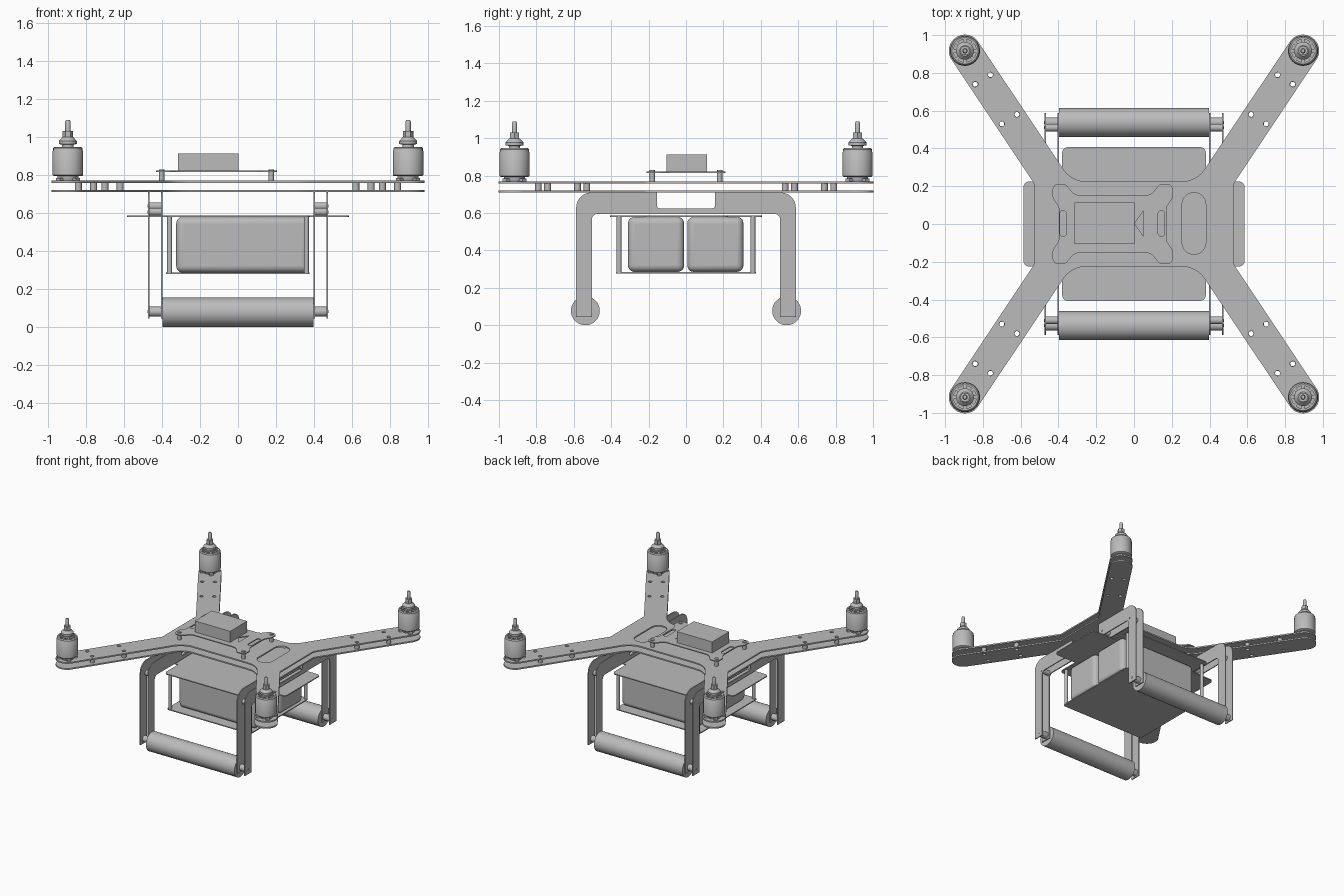
import bpy, bmesh, math
from mathutils import Vector, Matrix

if "Cube" in bpy.data.objects:
    bpy.data.objects.remove(bpy.data.objects["Cube"], do_unlink=True)

grey = bpy.data.materials.new("plain_grey")
grey.use_nodes = True
grey.diffuse_color = (0.5, 0.5, 0.5, 1)
grey.node_tree.nodes["Principled BSDF"].inputs["Base Color"].default_value = (0.5, 0.5, 0.5, 1)

# axis-swapping matrix: drawing plane (x, y) becomes (y, z), extrusion becomes x
SIDEWAYS = Matrix(((0, 0, 1, 0), (1, 0, 0, 0), (0, 1, 0, 0), (0, 0, 0, 1)))


def finish(ob, angle=35):
    ob.data.materials.clear()
    ob.data.materials.append(grey)
    bpy.ops.object.select_all(action="DESELECT")
    ob.select_set(True)
    bpy.context.view_layer.objects.active = ob
    bpy.ops.object.shade_smooth_by_angle(angle=math.radians(angle))
    return ob


def from_bmesh(name, bm):
    bmesh.ops.remove_doubles(bm, verts=bm.verts, dist=1e-5)
    bmesh.ops.recalc_face_normals(bm, faces=bm.faces)
    mesh = bpy.data.meshes.new(name)
    bm.to_mesh(mesh)
    bm.free()
    ob = bpy.data.objects.new(name, mesh)
    bpy.context.collection.objects.link(ob)
    return ob


def rounded(corners, steps=8):
    """Outline from (x, y, radius) corners, each replaced by an arc."""
    out = []
    for i, (x, y, r) in enumerate(corners):
        p = Vector((x, y))
        if r == 0:
            out.append(p)
            continue
        d1 = (Vector(corners[i - 1][:2]) - p).normalized()
        d2 = (Vector(corners[(i + 1) % len(corners)][:2]) - p).normalized()
        half = d1.angle(d2) / 2
        t = r / math.tan(half)
        c = p + (d1 + d2).normalized() * (r / math.sin(half))
        a, b = p + d1 * t - c, p + d2 * t - c
        out += [c + a.lerp(b, k / steps).normalized() * r for k in range(steps + 1)]
    return out


def rect(x0, x1, y0, y1, r):
    return rounded([(x0, y0, r), (x1, y0, r), (x1, y1, r), (x0, y1, r)])


def circle(x, y, r, n=16):
    return [Vector((x + r * math.cos(k * math.tau / n), y + r * math.sin(k * math.tau / n)))
            for k in range(n)]


def four_way(quad):
    """Mirror the corners of one quadrant into all four."""
    out = []
    for sx, sy in ((1, 1), (-1, 1), (-1, -1), (1, -1)):
        part = [(x * sx, y * sy, r) for x, y, r in quad]
        out += part if sx * sy > 0 else part[::-1]
    return out


def plate(name, outline, low, high, holes=(), matrix=Matrix()):
    """Flat sheet with holes, from a filled and extruded curve."""
    cu = bpy.data.curves.new(name, "CURVE")
    cu.dimensions, cu.fill_mode, cu.extrude = "2D", "BOTH", (high - low) / 2
    for loop in [outline, *holes]:
        s = cu.splines.new("POLY")
        s.points.add(len(loop) - 1)
        for pt, v in zip(s.points, loop):
            pt.co = (v.x, v.y, 0, 1)
        s.use_cyclic_u = True
    tmp = bpy.data.objects.new(name + "_curve", cu)
    bpy.context.collection.objects.link(tmp)
    bpy.context.view_layer.update()
    flat = tmp.evaluated_get(bpy.context.evaluated_depsgraph_get()).to_mesh()
    bm = bmesh.new()
    bm.from_mesh(flat)
    bpy.data.objects.remove(tmp, do_unlink=True)
    bm.transform(matrix @ Matrix.Translation((0, 0, (low + high) / 2)))
    return finish(from_bmesh(name, bm))


def lathe(name, profile, matrix=Matrix(), n=32):
    """Turn (radius, height) points about the z axis."""
    bm = bmesh.new()
    vs = [bm.verts.new((r, 0, z)) for r, z in profile]
    es = [bm.edges.new(e) for e in zip(vs, vs[1:])]
    bmesh.ops.spin(bm, geom=vs + es, axis=(0, 0, 1), cent=(0, 0, 0),
                   angle=math.tau, steps=n)
    bm.transform(matrix)
    return finish(from_bmesh(name, bm), 40 if n > 6 else 20)


def rod(name, r, low, high, x, y, matrix=Matrix(), n=20):
    return lathe(name, [(0, low), (r, low), (r, high), (0, high)],
                 matrix @ Matrix.Translation((x, y, 0)), n)


def box(name, x0, x1, y0, y1, z0, z1, bevel=0, spin=Matrix()):
    bm = bmesh.new()
    bmesh.ops.create_cube(bm, size=1, matrix=spin @ Matrix.Translation(
        ((x0 + x1) / 2, (y0 + y1) / 2, (z0 + z1) / 2))
        @ Matrix.Diagonal((x1 - x0, y1 - y0, z1 - z0, 1)))
    ob = from_bmesh(name, bm)
    if bevel:
        mod = ob.modifiers.new("rounding", "BEVEL")
        mod.width, mod.segments = bevel, 5
    return finish(ob)


SIGNS = [(sx, sy) for sx in (-1, 1) for sy in (-1, 1)]

# X-shaped frame: two sheets with an arm in each quadrant
motor = Vector((0.895, 0.917))
along = Vector((0.555, 0.832))
across = Vector((0.832, -0.555))
tip_out, tip_in = (motor + (along + across * s) * 0.085 for s in (1, -1))
frame = rounded(four_way([(0.53, 0.216, 0.03), (*tip_out, 0.083),
                          (*tip_in, 0.083), (0.331, 0.225, 0.15)]))
pins = [(0.76, 0.79), (0.84, 0.74), (0.62, 0.58), (0.70, 0.53)]
pin_spots = [(x * sx, y * sy) for x, y in pins for sx, sy in SIGNS]
pin_holes = [circle(x, y, 0.014) for x, y in pin_spots]
plate("frame_bottom_sheet", frame, 0.709, 0.72, pin_holes)
plate("frame_top_sheet", frame, 0.758, 0.769, pin_holes + [rect(0.255, 0.38, -0.16, 0.165, 0.06)])
for x, y in pin_spots:
    plate("arm_spacer", circle(x, y, 0.018), 0.72, 0.758, [circle(x, y, 0.013)])

# controller deck on four standoffs, with the controller box
mid = -0.113
deck = [v + Vector((mid, 0)) for v in rounded(four_way(
    [(0.285, 0.09, 0.03), (0.318, 0.14, 0.03), (0.318, 0.212, 0.03),
     (0.25, 0.212, 0.03), (0.2, 0.152, 0.06)]))]
deck_holes = [rect(x - 0.017, x + 0.017, -0.065, 0.07, 0.015) for x in (-0.375, 0.145)]
deck_holes.append([Vector(p) for p in ((0.003, 0.003), (0.05, -0.065), (0.05, 0.07))])
plate("controller_deck", deck, 0.815, 0.823, deck_holes)
for sx, sy in SIGNS:
    rod("deck_standoff", 0.014, 0.769, 0.829, mid + 0.288 * sx, 0.18 * sy)
box("controller_box", -0.315, 0.003, -0.105, 0.113, 0.823, 0.913)

# battery bay: cross-shaped shelf above, tray below, corner posts, two packs
shelf = rounded(four_way([(0.585, 0.225, 0.03), (0.38, 0.225, 0), (0.38, 0.407, 0.03)]))
plate("battery_shelf", shelf, 0.579, 0.587)
plate("battery_tray", rect(-0.38, 0.376, -0.375, 0.373, 0.02), 0.277, 0.285)
for sx, sy in SIGNS:
    rod("battery_post", 0.013, 0.285, 0.579, 0.36 * sx, 0.358 * sy)
for y in (-0.31, 0.007):
    box("battery_pack", -0.325, 0.373, y, y + 0.3, 0.285, 0.579, 0.035)

# landing gear: paired arch sheets on each side, spacers, padded bars
half_arch = [(0.155, 0.709, 0), (0.155, 0.625, 0.015), (-0.155, 0.625, 0.015), (-0.155, 0.709, 0)]
arch = rounded([(-0.587, 0.709, 0.08), (-0.587, 0.045, 0), (-0.503, 0.045, 0),
                (-0.503, 0.595, 0.03), (0.503, 0.595, 0.03), (0.503, 0.045, 0),
                (0.587, 0.045, 0), (0.587, 0.709, 0.08)] + half_arch)
for s in (-1, 1):
    for x in (0.402, 0.47):
        plate("landing_arch", arch, s * x - 0.004, s * x + 0.004, matrix=SIDEWAYS)
    ends = sorted((s * 0.402, s * 0.47))
    for y in (-1, 1):
        rod("arch_spacer", 0.02, *ends, y * 0.51, 0.605, SIDEWAYS)
        rod("arch_spacer", 0.02, *ends, y * 0.19, 0.635, SIDEWAYS)
        for hy, hz in ((0.51, 0.605), (0.19, 0.635), (0.538, 0.08)):
            rod("arch_bolt", 0.008, s * 0.47 - 0.006, s * 0.47 + 0.006, y * hy, hz, SIDEWAYS, 12)
for y in (-0.538, 0.538):
    rod("landing_bar", 0.026, -0.466, 0.466, y, 0.08, SIDEWAYS)
    rod("landing_pad", 0.077, -0.398, 0.398, y, 0.077, SIDEWAYS, 48)

# motors: foot, slotted can, propeller clamp, nut and shaft
for sx, sy in SIGNS:
    at = Matrix.Translation((motor.x * sx, motor.y * sy, 0))
    lathe("motor_foot", [(0, 0.769), (0.05, 0.769), (0.055, 0.78), (0.055, 0.8), (0, 0.8)], at)
    lathe("motor_can", [(0, 0.793), (0.074, 0.793), (0.08, 0.798), (0.08, 0.925), (0.077, 0.929),
                        (0.077, 0.94), (0.07, 0.947), (0.06, 0.947), (0.06, 0.92), (0, 0.92)], at)
    lathe("motor_clamp", [(0.03, 0.92), (0.03, 0.958), (0.047, 0.962), (0.047, 0.978),
                          (0.028, 0.998), (0, 0.998)], at)
    lathe("motor_nut", [(0, 0.998), (0.027, 0.998), (0.027, 1.03), (0, 1.03)], at, 6)
    lathe("motor_shaft", [(0, 1.03), (0.014, 1.03), (0.014, 1.08), (0.009, 1.089), (0, 1.089)], at, 16)
    for k in range(8):
        turn = at @ Matrix.Rotation(k * math.tau / 8, 4, "Z")
        box("motor_spoke", 0.025, 0.064, -0.008, 0.008, 0.918, 0.944, spin=turn)
        if k % 2:
            box("motor_mount_lug", 0.03, 0.075, -0.015, 0.015, 0.769, 0.783, spin=turn)
